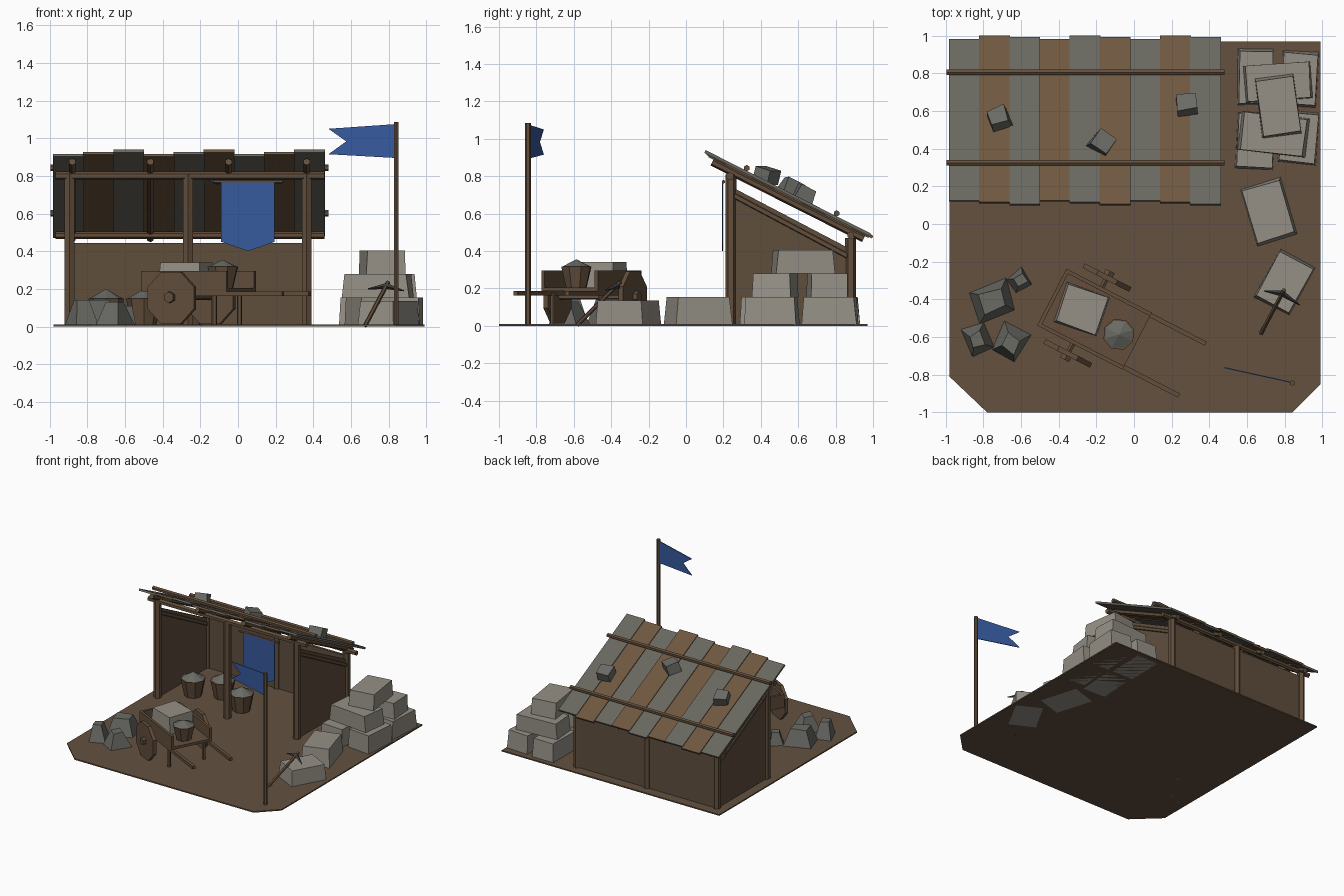
import bpy, bmesh, math, random
from mathutils import Vector, Matrix, Euler

random.seed(4)
if "Cube" in bpy.data.objects:
    bpy.data.objects.remove(bpy.data.objects["Cube"])


def material(name, rgb):
    m = bpy.data.materials.new(name)
    m.use_nodes = True
    m.diffuse_color = (*rgb, 1)
    m.node_tree.nodes["Principled BSDF"].inputs["Base Color"].default_value = (*rgb, 1)
    return m


EARTH = material("earth brown", (0.125, 0.083, 0.05))
WOOD = material("wood brown", (0.125, 0.078, 0.045))
WALL = material("wall brown", (0.115, 0.077, 0.046))
PLANK = material("warm plank", (0.155, 0.095, 0.05))
SLATE = material("grey plank", (0.14, 0.135, 0.115))
STONE = material("pale stone", (0.30, 0.28, 0.24))
RUBBLE = material("grey rubble", (0.145, 0.145, 0.13))
CLOTH = material("blue cloth", (0.037, 0.10, 0.34))
IRON = material("dark iron", (0.045, 0.045, 0.045))


def finish(name, bm, mat, matrix=None):
    bmesh.ops.recalc_face_normals(bm, faces=bm.faces)
    mesh = bpy.data.meshes.new(name)
    bm.to_mesh(mesh)
    bm.free()
    mesh.materials.append(mat)
    ob = bpy.data.objects.new(name, mesh)
    bpy.context.collection.objects.link(ob)
    if matrix:
        ob.matrix_world = matrix
    return ob


def place(loc, rot=(0, 0, 0)):
    return Matrix.Translation(loc) @ Euler([math.radians(a) for a in rot]).to_matrix().to_4x4()


def box(name, size, loc, mat, rot=(0, 0, 0), taper=1.0, jitter=0.0, base=None):
    bm = bmesh.new()
    bmesh.ops.create_cube(bm, size=1)
    for v in bm.verts:
        k = taper if v.co.z > 0 else 1
        v.co = Vector((v.co.x * size[0] * k, v.co.y * size[1] * k, v.co.z * size[2]))
        v.co += Vector([random.uniform(-jitter, jitter) for _ in range(2)] + [0])
    m = place(loc, rot)
    return finish(name, bm, mat, base @ m if base else m)


def log(name, a, b, r, mat=WOOD, sides=6, r2=None, base=None):
    a, b = Vector(a), Vector(b)
    bm = bmesh.new()
    bmesh.ops.create_cone(bm, cap_ends=True, segments=sides, radius1=r,
                          radius2=r if r2 is None else r2, depth=(b - a).length)
    m = Matrix.Translation((a + b) / 2) @ (b - a).to_track_quat('Z', 'Y').to_matrix().to_4x4()
    return finish(name, bm, mat, base @ m if base else m)


def plate(name, points, thick, mat):
    """Extrude a polygon along the given offset vector."""
    bm = bmesh.new()
    f = bm.faces.new([bm.verts.new(p) for p in points])
    ext = bmesh.ops.extrude_face_region(bm, geom=[f])["geom"]
    bmesh.ops.translate(bm, vec=thick, verts=[g for g in ext if isinstance(g, bmesh.types.BMVert)])
    return finish(name, bm, mat)


def bucket(name, loc, r, h, base=None):
    p = Vector(loc)
    up = Vector((0, 0, h))
    log(name, p, p + up, r * 0.68, WOOD, 8, r, base)
    log(name + "_heap", p + up, p + up * 1.32, r * 0.9, RUBBLE, 8, 0.004, base)


# ground
plate("ground", [(x, y, 0) for x, y in ((-0.98, -0.81), (-0.78, -1), (0.84, -1),
      (0.99, -0.85), (0.99, 0.97), (-0.98, 0.97))], (0, 0, 0.01), EARTH)

# shed frame
POSTS = (-0.895, -0.265, 0.365)
for i, x in enumerate(POSTS):
    log(f"front_post_{i}", (x, 0.24, 0), (x, 0.24, 0.81), 0.03)
    log(f"back_post_{i}", (x, 0.88, 0), (x, 0.88, 0.47), 0.03)
log("front_beam", (-0.97, 0.235, 0.8), (0.46, 0.235, 0.8), 0.022)
log("back_beam", (-0.97, 0.88, 0.485), (0.46, 0.88, 0.485), 0.02)

# walls
box("back_wall", (1.26, 0.02, 0.435), (-0.265, 0.88, 0.225), WALL)
for side, x in (("right", POSTS[0]), ("left", POSTS[2])):
    plate(side + "_wall", [(x - 0.01, y, z) for y, z in
          ((0.24, 0.005), (0.88, 0.005), (0.88, 0.41), (0.24, 0.745))], (0.02, 0, 0), WALL)
    log(side + "_brace", (x, 0.25, 0.70), (x, 0.87, 0.37), 0.02)

# roof: planks, rafters, weight poles and stones laid on the slope
SLOPE = math.degrees(math.atan(0.505))


def roof(y, lift=0.0):
    return 0.922 - (y - 0.11) * 0.505 + lift


for i in range(9):
    x = -0.9 + i * 0.16
    y0, y1 = ((0.12, 0.98), (0.11, 1.0), (0.10, 0.99))[i % 3]
    mid = (y0 + y1) / 2
    box(f"roof_plank_{i}", (0.164, (y1 - y0) * 1.115, 0.016),
        (x, mid, roof(mid, 0.006 * (i % 3 - 1))), (SLATE, PLANK)[i % 2], (-SLOPE, 0, 0))
for i in range(4):
    x = -0.88 + i * 0.415
    log(f"rafter_{i}", (x, 0.14, roof(0.14, -0.032)), (x, 0.95, roof(0.95, -0.032)), 0.02)
for i, y in enumerate((0.325, 0.805)):
    log(f"roof_pole_{i}", (-0.995, y, roof(y, 0.03)), (0.48, y, roof(y, 0.03)), 0.017)
for i, (x, y, turn, tilt) in enumerate(((-0.72, 0.56, 20, 0), (-0.17, 0.435, -35, 12), (0.28, 0.635, 8, 0))):
    box(f"roof_stone_{i}", (0.11, 0.10, 0.08), (x, y, roof(y, 0.045)), RUBBLE,
        (tilt - SLOPE, 0, turn), 0.92, 0.006)

# hanging banner
log("banner_rod", (-0.13, 0.2, 0.77), (0.235, 0.2, 0.77), 0.01)
plate("banner", [(x, 0.192, z) for x, z in
      ((-0.09, 0.765), (0.195, 0.765), (0.195, 0.45), (0.053, 0.4), (-0.09, 0.45))], (0, 0.006, 0), CLOTH)

# flag
log("flag_pole", (0.84, -0.845, 0), (0.84, -0.845, 1.085), 0.015)
plate("flag", [(x, -0.845 + (0.84 - x) * 0.22, z) for x, z in
      ((0.84, 0.895), (0.84, 1.075), (0.48, 1.05), (0.575, 0.983), (0.48, 0.915))], (0, 0.006, 0), CLOTH)

# cut stone: x, y, width, depth, base, height, turn
BLOCKS = ((0.645, 0.78, 0.19, 0.3, 0, 0.155, -1), (0.88, 0.77, 0.19, 0.29, 0, 0.155, -3),
          (0.645, 0.44, 0.2, 0.3, 0, 0.155, -3), (0.875, 0.46, 0.2, 0.28, 0, 0.155, -5),
          (0.765, 0.755, 0.36, 0.2, 0.155, 0.125, 4), (0.74, 0.475, 0.36, 0.21, 0.155, 0.125, -7),
          (0.765, 0.625, 0.21, 0.32, 0.28, 0.125, 8), (0.715, 0.065, 0.22, 0.31, 0, 0.155, 17),
          (0.8, -0.31, 0.21, 0.29, 0, 0.135, -28))
for i, (x, y, w, d, z, h, turn) in enumerate(BLOCKS):
    box(f"stone_block_{i}", (w, d, h), (x, y, z + h / 2), STONE, (0, 0, turn), 0.93, 0.004)

# rubble: x, y, width, depth, height, turn
for i, (x, y, w, d, h, turn) in enumerate(((-0.75, -0.41, 0.21, 0.18, 0.14, 17), (-0.61, -0.3, 0.11, 0.1, 0.11, 35),
                                           (-0.825, -0.615, 0.12, 0.15, 0.14, 20), (-0.66, -0.63, 0.16, 0.17, 0.13, -28))):
    box(f"rubble_{i}", (w, d, h), (x, y, h / 2), RUBBLE, (0, 0, turn), 0.5, 0.012)

# buckets under the roof
for i, (x, y) in enumerate(((-0.7, 0.42), (-0.5, 0.52), (-0.255, 0.41))):
    bucket(f"bucket_{i}", (x, y, 0), 0.095, 0.15)

# handcart, built along its own x axis
CART = place((-0.21, -0.505, 0), (0, 0, -27.3))
box("cart_floor", (0.51, 0.34, 0.02), (0, 0, 0.195), WOOD, base=CART)
box("cart_tailboard", (0.02, 0.34, 0.1), (-0.245, 0, 0.245), WOOD, base=CART)
log("cart_axle", (-0.042, -0.26, 0.155), (-0.042, 0.26, 0.155), 0.015, base=CART)
for s, side in ((-1, "right"), (1, "left")):
    box(f"cart_{side}_board", (0.51, 0.02, 0.1), (0, 0.16 * s, 0.245), WOOD, base=CART)
    box(f"cart_{side}_handle", (0.79, 0.024, 0.024), (0.19, 0.155 * s, 0.174), WOOD, base=CART)
    log(f"cart_{side}_leg", (0.17, 0.145 * s, 0), (0.17, 0.145 * s, 0.18), 0.014, base=CART)
    wheel = log(f"cart_{side}_wheel", (-0.042, 0.213 * s, 0.152), (-0.042, 0.24 * s, 0.152), 0.15, WOOD, 8, base=CART)
    wheel.matrix_world = wheel.matrix_world @ place((0, 0, 0), (0, 0, 22.5))
    log(f"cart_{side}_hub", (-0.042, 0.24 * s, 0.155), (-0.042, 0.265 * s, 0.155), 0.03, base=CART)
box("cart_stone", (0.24, 0.22, 0.135), (-0.275, -0.455, 0.2725), STONE, (0, 0, -19), 0.93, 0.004)
bucket("cart_bucket", (0.152, -0.013, 0.205), 0.085, 0.113, CART)

# pickaxe leaning on the loose block
log("pickaxe_handle", (0.675, -0.58, 0.005), (0.797, -0.35, 0.235), 0.012)
for i, end in enumerate(((0.69, -0.355, 0.2), (0.88, -0.43, 0.19))):
    log(f"pickaxe_point_{i}", (0.788, -0.37, 0.215), end, 0.016, IRON, 4, 0.003)
